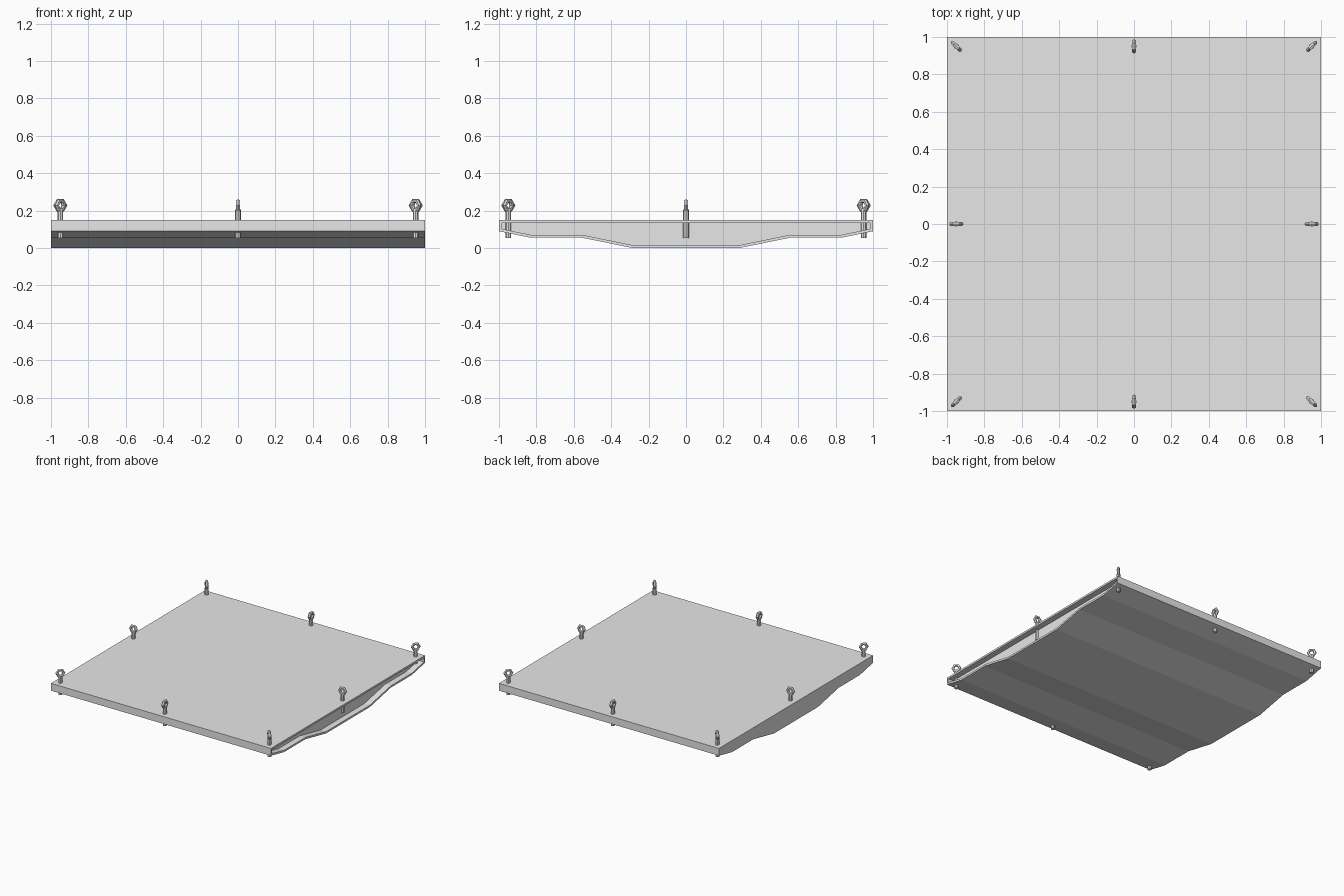
import bpy, bmesh, math
from mathutils import Matrix, Vector

cube = bpy.data.objects.get("Cube")
if cube:
    bpy.data.objects.remove(cube, do_unlink=True)


def make_material(name, color):
    mat = bpy.data.materials.new(name)
    mat.use_nodes = True
    mat.diffuse_color = color
    mat.node_tree.nodes["Principled BSDF"].inputs["Base Color"].default_value = color
    return mat


grey = make_material("plain grey", (0.8, 0.8, 0.8, 1))


def finish(bm, name):
    bmesh.ops.recalc_face_normals(bm, faces=bm.faces)
    mesh = bpy.data.meshes.new(name)
    bm.to_mesh(mesh)
    bm.free()
    mesh.materials.append(grey)
    obj = bpy.data.objects.new(name, mesh)
    bpy.context.collection.objects.link(obj)
    return obj


# Slab: stepped underside profile (y, z), mirrored in y and extruded along x
half = [(1, 0.15), (1, 0.09), (0.83, 0.055), (0.555, 0.055), (0.285, 0)]
profile = half + [(-y, z) for y, z in reversed(half)]
bm = bmesh.new()
end = bm.faces.new([bm.verts.new((-1, y, z)) for y, z in profile])
out = bmesh.ops.extrude_face_region(bm, geom=[end], use_keep_orig=True)
bmesh.ops.translate(bm, vec=(2, 0, 0),
                    verts=[v for v in out["geom"] if isinstance(v, bmesh.types.BMVert)])
bmesh.ops.recalc_face_normals(bm, faces=bm.faces)

# Recess in the left end, leaving a thin rim
rim = max(bm.faces, key=lambda f: f.calc_center_median().x)
bmesh.ops.inset_region(bm, faces=[rim], thickness=0.015, use_even_offset=True)
out = bmesh.ops.extrude_face_region(bm, geom=[rim])
bmesh.ops.translate(bm, vec=(-0.05, 0, 0),
                    verts=[v for v in out["geom"] if isinstance(v, bmesh.types.BMVert)])
if rim.is_valid:
    bmesh.ops.delete(bm, geom=[rim], context="FACES_ONLY")
finish(bm, "slab")


# Eye bolt: shaft through the slab with a six-sided ring turned outwards
def eye_bolt(x, y):
    bm = bmesh.new()
    bottom, top = 0.053, 0.207
    bmesh.ops.create_cone(bm, cap_ends=True, segments=8, radius1=0.015, radius2=0.015,
                          depth=top - bottom,
                          matrix=Matrix.Translation((0, 0, (top + bottom) / 2)))
    sides, tube = 6, 6
    loops = []
    for i in range(sides):
        a = math.tau * i / sides
        outward = Vector((math.cos(a), 0, math.sin(a)))
        center = Vector((0, 0, 0.228)) + outward * 0.026
        loop = []
        for j in range(tube):
            b = math.tau * j / tube
            offset = outward * math.cos(b) + Vector((0, math.sin(b), 0))
            loop.append(bm.verts.new(center + offset * 0.012))
        loops.append(loop)
    for i in range(sides):
        for j in range(tube):
            k, m = (i + 1) % sides, (j + 1) % tube
            bm.faces.new((loops[i][j], loops[k][j], loops[k][m], loops[i][m]))
    obj = finish(bm, "eye_bolt")
    obj.location = (x, y, 0)
    obj.rotation_euler.z = math.atan2(y, x)


for x in (-0.95, 0, 0.95):
    for y in (-0.95, 0, 0.95):
        if x or y:
            eye_bolt(x, y)
